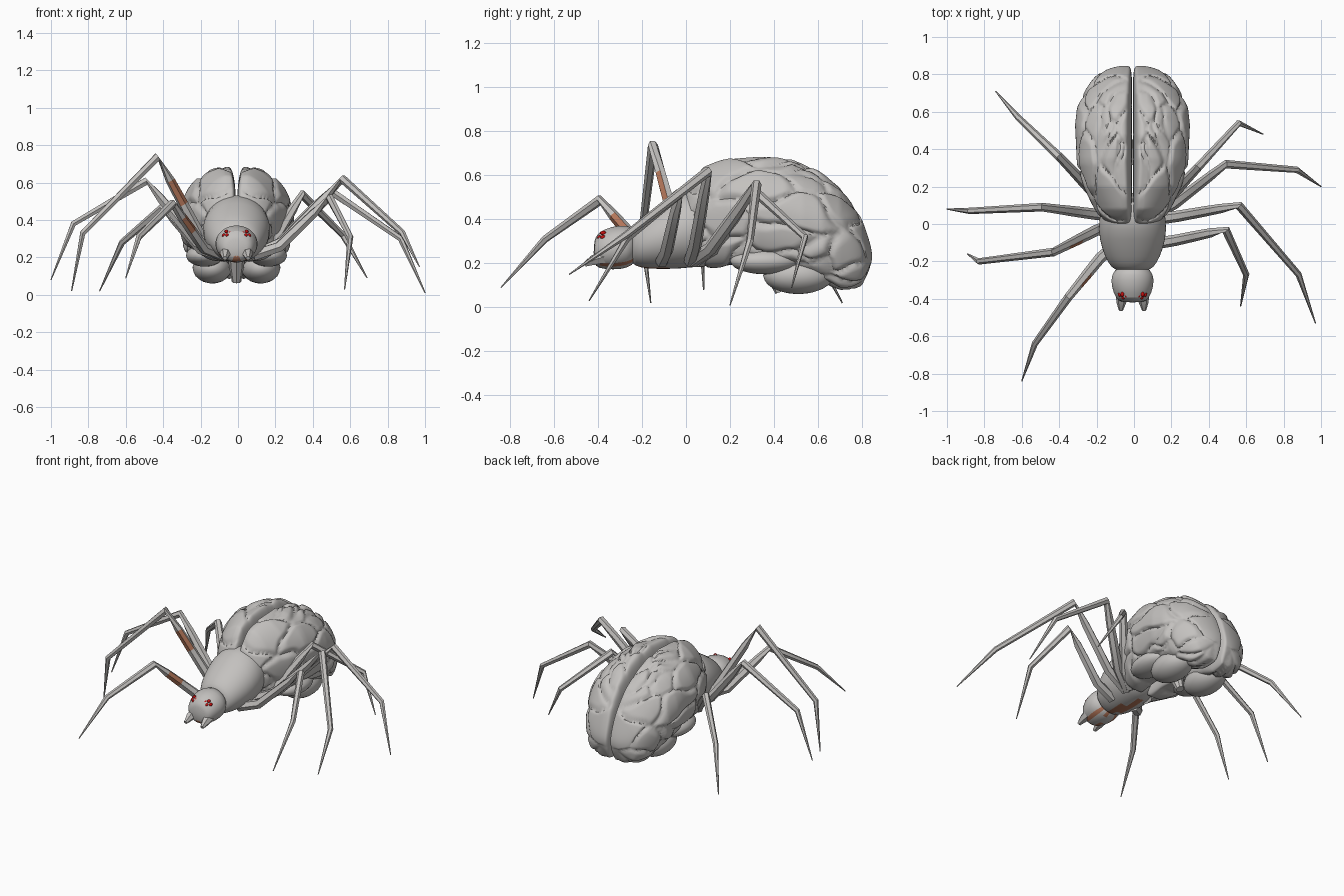
import bpy, bmesh, math, random
from mathutils import Vector, noise

random.seed(7)
if "Cube" in bpy.data.objects:
    bpy.data.objects.remove(bpy.data.objects["Cube"], do_unlink=True)

AXIS = -.008  # the body sits slightly to the right of the legs' middle


def material(name, rgb):
    m = bpy.data.materials.new(name)
    m.use_nodes = True
    m.diffuse_color = (*rgb, 1)
    node = next(n for n in m.node_tree.nodes if n.type == 'BSDF_PRINCIPLED')
    node.inputs["Base Color"].default_value = (*rgb, 1)
    return m


GREY = material("warm_grey", (0.55, 0.535, 0.52))
RED = material("eye_red", (0.55, 0.005, 0.005))
RUST = material("rust_orange", (0.45, 0.18, 0.1))


def finish(name, bm, mats=(GREY,), angle=40, mirror=False, smooth_level=0, x=AXIS):
    bmesh.ops.recalc_face_normals(bm, faces=bm.faces[:])
    mesh = bpy.data.meshes.new(name)
    bm.to_mesh(mesh)
    bm.free()
    for m in mats:
        mesh.materials.append(m)
    ob = bpy.data.objects.new(name, mesh)
    ob.location.x = x
    bpy.context.collection.objects.link(ob)
    bpy.ops.object.select_all(action='DESELECT')
    ob.select_set(True)
    bpy.context.view_layer.objects.active = ob
    bpy.ops.object.shade_smooth_by_angle(angle=math.radians(angle))
    if mirror:
        ob.modifiers.new("mirror", 'MIRROR').use_mirror_merge = False
    if smooth_level:
        ob.modifiers.new("smooth", 'SUBSURF').levels = smooth_level


def skin(bm, rings):
    """Join equal rings of points into a capped tube."""
    rows = [[bm.verts.new(p) for p in ring] for ring in rings]
    n = len(rows[0])
    for a, b in zip(rows, rows[1:]):
        for i in range(n):
            bm.faces.new((a[i], a[(i + 1) % n], b[(i + 1) % n], b[i]))
    bm.faces.new(rows[0])
    bm.faces.new(rows[-1])
    bmesh.ops.recalc_face_normals(bm, faces=bm.faces[:])


def loft(rings, sides=16):
    """Ellipse sections along y: (y, centre z, half width, half height)."""
    bm = bmesh.new()
    turn = [math.tau * i / sides for i in range(sides)]
    skin(bm, [[(rx * math.cos(t), y, zc + rz * math.sin(t)) for t in turn]
              for y, zc, rx, rz in rings])
    return bm


def tube(points, radii, sides=6):
    bm = bmesh.new()
    pts = [Vector(p) for p in points]
    rings = []
    for i, p in enumerate(pts):
        d = (pts[min(i + 1, len(pts) - 1)] - pts[max(i - 1, 0)]).normalized()
        side = d.cross(Vector((0, 0, 1))).normalized()
        up = side.cross(d)
        rings.append([p + radii[i] * (side * math.cos(t) + up * math.sin(t))
                      for t in (math.tau * k / sides for k in range(sides))])
    skin(bm, rings)
    return bm


def ellipsoid(bm, centre, size, detail=3):
    made = bmesh.ops.create_icosphere(bm, subdivisions=detail, radius=1)["verts"]
    for v in made:
        v.co = Vector(centre) + Vector(a * b for a, b in zip(v.co, size))


def stain(bm, rule):
    """Second material on the faces whose centre and normal meet the rule."""
    for f in bm.faces:
        f.material_index = int(rule(f.calc_center_median(), f.normal))
    return bm


def lerp_table(table, y):
    for (y0, a), (y1, b) in zip(table, table[1:]):
        if y <= y1:
            return a + (b - a) * max(0, (y - y0) / (y1 - y0))
    return table[-1][1]


# Brain-shaped abdomen: one hemisphere with a flat inner wall, mirrored
WIDTH = [(-.02, .15), (.05, .19), (.2, .26), (.32, .295), (.53, .305), (.62, .295),
         (.7, .26), (.8, .205), (.845, .16)]
TOP = [(-.02, .55), (.08, .64), (.2, .68), (.35, .69), (.48, .67), (.6, .62),
       (.7, .55), (.8, .42), (.845, .33)]
BASE = [(-.02, .25), (.1, .18), (.35, .18), (.5, .15), (.6, .12), (.7, .08), (.8, .07), (.845, .13)]


def power(a, e):
    return math.copysign(abs(a) ** e, a)


def hemisphere_point(co):
    y = .4125 + .4325 * co.y
    r = math.hypot(co.x, co.z) or 1
    close = math.sqrt(max(0, 1 - abs(co.y) ** 12))
    c, s = co.x / r, co.z / r
    w, top, base = (lerp_table(t, y) for t in (WIDTH, TOP, BASE))
    cx = .27 * w
    if c > 0:
        reach = (w - cx) * power(c, 1.3 if s > 0 else .65) * close
    else:
        reach = (cx - .002) * power(c, .4) * close ** .4
    core = Vector((cx, y, (top + base) / 2))
    return core, core + Vector((reach, 0, (top - base) / 2 * s * close))


def stretched(p):
    """Warped space that makes the folds wander and run lengthwise."""
    q = p + noise.noise_vector(p * 7) * .04
    return Vector((q.x, q.y * .55, q.z))


bm = bmesh.new()
bmesh.ops.create_icosphere(bm, subdivisions=6, radius=1)
placed = [hemisphere_point(v.co) for v in bm.verts]
seeds = [stretched(p) for _, p in random.sample([q for q in placed if q[1].x > .04], 32)]
for v, (core, p) in zip(bm.verts, placed):
    q = stretched(p)
    near = sorted((q - s).length for s in seeds)[:2]
    groove = max(0, 1 - (near[1] - near[0]) / .04)
    fold = (.02 * groove ** 1.6 - .002) * min(1, max(0, p.x - .01) / .05)
    v.co = p + (core - p).normalized() * fold
finish("brain_hemispheres", bm, angle=50, mirror=True)

# Lobes under the rear of the brain, and the stem
bm = bmesh.new()
ellipsoid(bm, (.13, .51, .145), (.105, .16, .085))
ellipsoid(bm, (.17, .36, .21), (.1, .16, .06))
finish("lower_lobes", bm, mirror=True)
bm = tube([(0, .36, .24), (0, .4, .15), (0, .43, .07)], [.05, .04, .025], 8)
finish("brain_stem", stain(bm, lambda c, n: c.z < .15 and n.y < -.8), (GREY, RUST))

# Thorax and head, stained in patches underneath
bm = loft([(-.25, .28, .08, .07), (-.235, .285, .112, .098), (-.18, .302, .148, .128),
           (-.08, .332, .18, .16), (.02, .362, .185, .185), (.17, .36, .15, .16)], 24)
bm = stain(bm, lambda c, n: c.z < .2 and n.z < -.85 and random.random() < .25)
finish("thorax", bm, (GREY, RUST), smooth_level=1)
bm = loft([(-.42, .25, .06, .05), (-.40, .26, .09, .085), (-.33, .27, .115, .1),
           (-.27, .275, .115, .1), (-.22, .28, .075, .075)], 24)
bm = stain(bm, lambda c, n: c.z < .22 and n.z < -.6 and random.random() < .4)
finish("head", bm, (GREY, RUST), smooth_level=1)

# Short blunt jaws
finish("jaws", tube([(.055, -.36, .235), (.06, -.42, .215), (.062, -.46, .195)],
                    [.036, .026, .012]), mirror=True)

# Eye clusters
bm = bmesh.new()
for x, y, z in [(.034, -.38, .33), (.054, -.376, .338), (.05, -.39, .318), (.068, -.376, .318)]:
    ellipsoid(bm, (x, y, z), (.01, .014, .01), 2)
finish("eyes", bm, (RED,), mirror=True)

# Legs: hip y, knee, ankle, tip
LEGS = {
    "left_rear_leg": (.06, (.34, .30, .55), (.56, .54, .32), (.69, .48, .09)),
    "left_third_leg": (.03, (.49, .32, .57), (.87, .29, .30), (1, .20, .01)),
    "left_second_leg": (.02, (.56, .10, .63), (.88, -.27, .33), (.97, -.53, .15)),
    "left_front_leg": (-.11, (.49, -.03, .53), (.60, -.27, .31), (.57, -.44, .03)),
    "right_rear_leg": (.06, (-.40, .36, .48), (-.62, .57, .28), (-.74, .71, .02)),
    "right_third_leg": (.04, (-.49, .09, .62), (-.88, .07, .38), (-1, .08, .08)),
    "right_second_leg": (.01, (-.43, -.15, .75), (-.83, -.20, .33), (-.89, -.16, .02)),
    "right_front_leg": (-.10, (-.35, -.39, .50), (-.53, -.64, .31), (-.60, -.84, .09)),
}
STAINED = ("right_front_leg", "right_second_leg")

for name, (hip_y, knee, ankle, tip) in LEGS.items():
    side = math.copysign(1, knee[0])
    hip = Vector((side * .08, hip_y, .21))
    knee = Vector(knee) - Vector((0, 0, .012))
    coxa = hip.lerp(knee, .28) + Vector((side * .025, 0, -.04))
    low, patch, high = (coxa.lerp(knee, t) for t in (.4, .55, .7))
    bm = tube([hip, coxa, low, high, knee, ankle, tip],
              [.032, .03, .028, .025, .023, .017, .003])
    if name in STAINED:
        # Small stain on the inner side of the thigh
        stain(bm, lambda c, n: (c - patch).length < .04 and n.x - n.y > .9)
    finish(name, bm, (GREY, RUST), angle=30, x=0)
